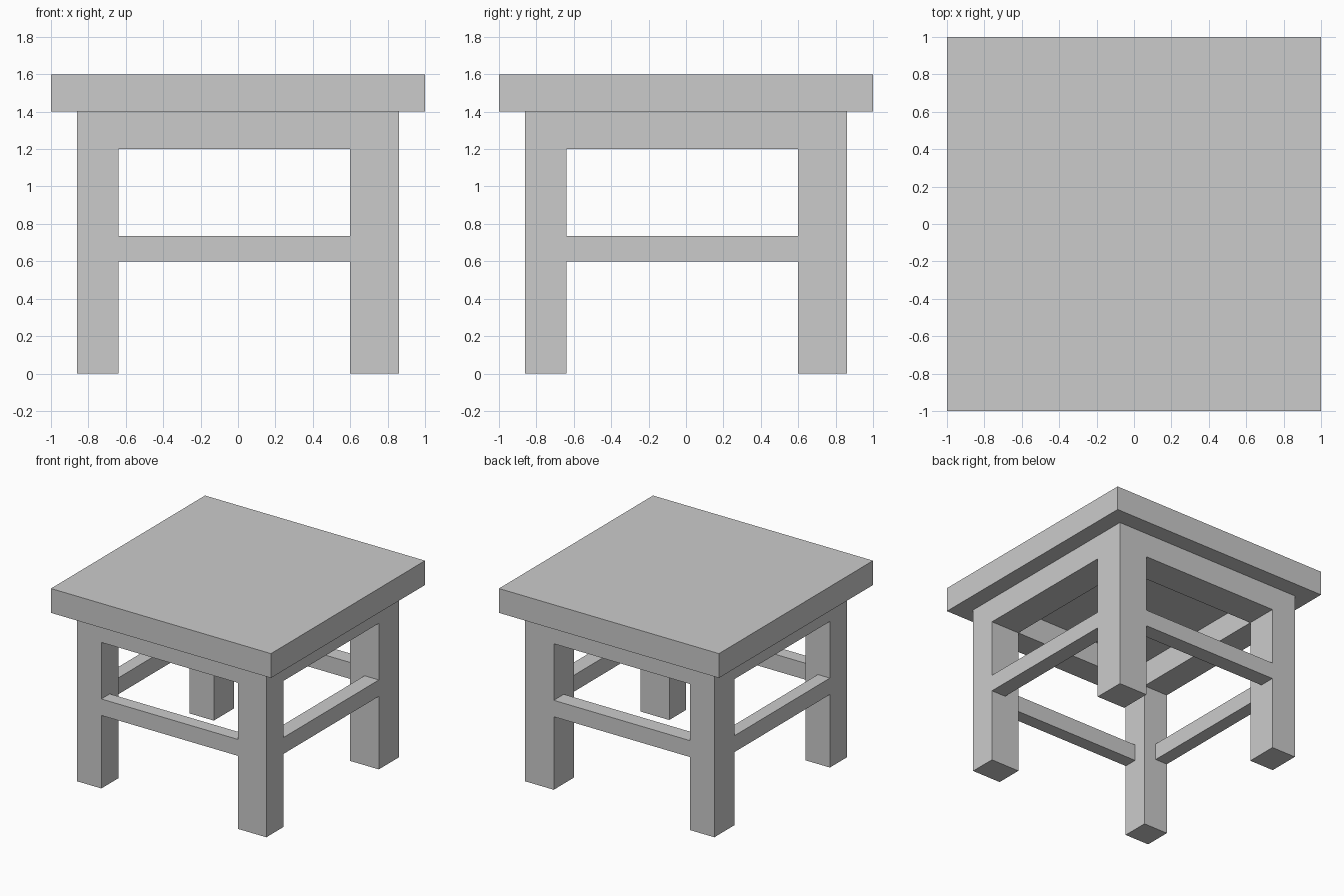
import bpy

if "Cube" in bpy.data.objects:
    bpy.data.objects.remove(bpy.data.objects["Cube"])


def box(name, x, y, z):
    """Axis-aligned box from (min, max) spans."""
    bpy.ops.mesh.primitive_cube_add(size=1)
    ob = bpy.context.object
    ob.name = name
    for v in ob.data.vertices:
        v.co = [s[0] if c < 0 else s[1] for c, s in zip(v.co, (x, y, z))]
    return ob


LOW = (-0.86, -0.64)     # leg span on the left / front side
HIGH = (0.60, 0.86)      # leg span on the right / back side
MID = (LOW[1], HIGH[0])  # gap between legs

# Table top
box("table_top", (-1, 1), (-1, 1), (1.4, 1.6))

# Four legs
for x_name, xs in (("left", LOW), ("right", HIGH)):
    for y_name, ys in (("front", LOW), ("back", HIGH)):
        box(f"{y_name}_{x_name}_leg", xs, ys, (0, 1.4))

# Aprons as thick as the legs, stretchers half as thick and flush outside
rails = (("apron", LOW, HIGH, (1.2, 1.4)),
         ("stretcher", (-0.86, -0.75), (0.73, 0.86), (0.6, 0.735)))
for part, low, high, z in rails:
    box(f"front_{part}", MID, low, z)
    box(f"back_{part}", MID, high, z)
    box(f"left_{part}", low, MID, z)
    box(f"right_{part}", high, MID, z)
